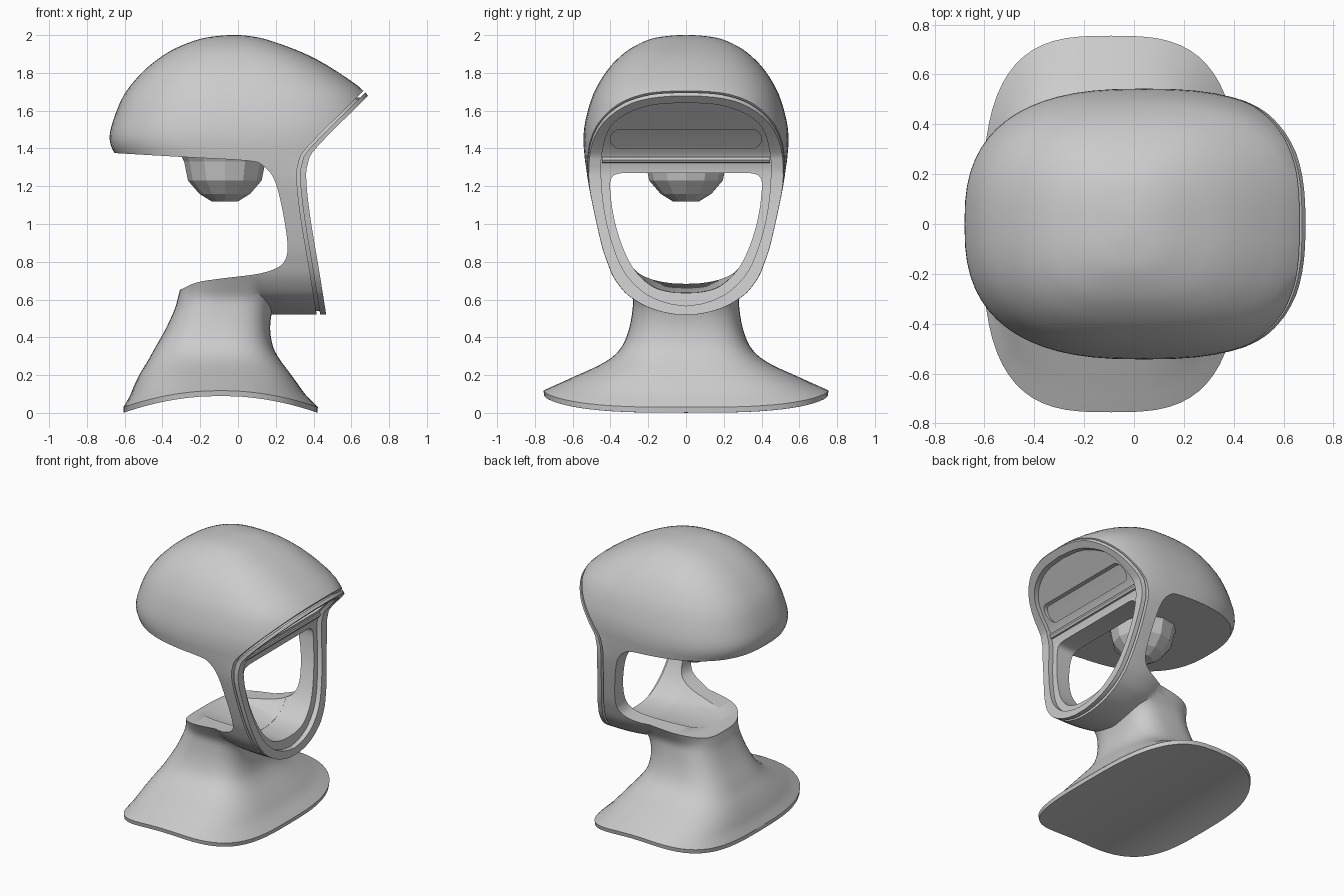
import bpy, bmesh, math
from mathutils import Vector

if "Cube" in bpy.data.objects:
    bpy.data.objects.remove(bpy.data.objects["Cube"], do_unlink=True)

mat = bpy.data.materials.new("light_grey")
mat.use_nodes = True
colour = (0.6, 0.6, 0.6, 1)
mat.diffuse_color = colour
mat.node_tree.nodes["Principled BSDF"].inputs["Base Color"].default_value = colour


def spline(pts, steps=4):
    """Smooth curve through a list of equal-length tuples."""
    p = [Vector(q) for q in pts]
    p = [2 * p[0] - p[1]] + p + [2 * p[-1] - p[-2]]
    out = []
    for a, b, c, d in zip(p, p[1:], p[2:], p[3:]):
        for i in range(steps):
            t = i / steps
            out.append(b + (c - a) * t / 2 + (2 * a - 5 * b + 4 * c - d) * t * t / 2
                       + (3 * b - a - 3 * c + d) * t ** 3 / 2)
    return out + [p[-2]]


def make(name, bm):
    bmesh.ops.recalc_face_normals(bm, faces=bm.faces)
    me = bpy.data.meshes.new(name)
    bm.to_mesh(me)
    bm.free()
    me.materials.append(mat)
    ob = bpy.data.objects.new(name, me)
    bpy.context.collection.objects.link(ob)
    return ob


def loft(name, rows, power, sides=64, arch=lambda row, x: 0):
    """Stack of rounded sections: z, back x, front x, half width."""
    bm = bmesh.new()
    rings = []
    for r in rows:
        z, x0, x1, w = r[:4]
        ring = []
        for k in range(sides):
            c, s = math.cos(math.tau * k / sides), math.sin(math.tau * k / sides)
            x = (x0 + x1) / 2 + (x1 - x0) / 2 * math.copysign(abs(c) ** (2 / power), c)
            y = w * math.copysign(abs(s) ** (2 / power), s) if k % (sides // 2) else 0
            ring.append(bm.verts.new((x, y, z + arch(r, x))))
        rings.append(ring)
    for a, b in zip(rings, rings[1:]):
        for k in range(sides):
            j = (k + 1) % sides
            bm.faces.new((a[k], a[j], b[j], b[k]))
    # caps are strips running across the width
    for ring in (rings[0], rings[-1]):
        for k in range(sides // 2):
            quad = [ring[k], ring[k + 1], ring[-k - 1], ring[-k]]
            bm.faces.new(list(dict.fromkeys(quad)))
    return make(name, bm)


def prism(name, pts, axis, lo, hi, lift=0):
    """Extrude an outline along x (points y, z) or y (points x, z), raising the low end by lift."""
    bm = bmesh.new()
    place = (lambda p, t, z: (t, p[0], z)) if axis == "x" else (lambda p, t, z: (p[0], t, z))
    a, b = [[bm.verts.new(place(p, t, p[1] + up)) for p in pts] for t, up in ((lo, lift), (hi, 0))]
    for k in range(len(pts)):
        j = (k + 1) % len(pts)
        bm.faces.new((a[k], a[j], b[j], b[k]))
    bm.faces.new(a)
    bm.faces.new(b)
    return make(name, bm)


def combine(ob, other, operation):
    mod = ob.modifiers.new(operation.lower(), "BOOLEAN")
    mod.operation, mod.object, mod.solver = operation, other, "EXACT"
    bpy.context.view_layer.update()
    me = bpy.data.meshes.new_from_object(ob.evaluated_get(bpy.context.evaluated_depsgraph_get()))
    ob.modifiers.clear()
    ob.data = me
    bpy.data.objects.remove(other, do_unlink=True)


def mirrored(half):
    return half + [Vector((-p[0], p[1])) for p in reversed(half[1:-1])]


# Dome and jaw as one tall egg
egg_rows = [(.52, .17, .6, .05), (.535, .11, .66, .13), (.565, .05, .72, .215),
            (.61, -.02, .77, .29), (.65, -.07, .8, .335),
            (.72, -.12, .83, .385), (.8, -.15, .85, .418), (.9, -.15, .85, .45),
            (1.15, -.25, .85, .505), (1.3, -.58, .8, .53), (1.37, -.65, .77, .538),
            (1.45, -.68, .76, .543), (1.55, -.66, .745, .532), (1.69, -.6, .68, .49),
            (1.81, -.5, .52, .42), (1.89, -.4, .38, .345), (1.94, -.31, .26, .275),
            (1.98, -.2, .14, .185), (1.995, -.11, .06, .1), (2, -.05, .01, .04)]
body = loft("head_stand", spline(egg_rows, 3), 2.6)

# Neck flaring into an arched base
base_rows = [(.03, -.607, .423, .755), (.075, -.575, .36, .67), (.13, -.55, .315, .58),
             (.2, -.515, .265, .475), (.27, -.475, .22, .395), (.35, -.435, .185, .338),
             (.45, -.38, .17, .3), (.55, -.335, .185, .283), (.61, -.318, .225, .283),
             (.67, -.305, .28, .31), (.78, -.3, .34, .37)]
rim = [Vector((0, -.605, .42, .75))]


def base_arch(row, x):
    t = min(1, row[0] / .4)
    return .09 * (1 - t * t * (3 - 2 * t)) * (1 - ((x + .092) / .515) ** 2)


neck = loft("neck", rim + spline(base_rows, 3), 3.1, arch=base_arch)
combine(body, neck, "UNION")

# Open space between dome and shoulder shelf
gap = spline([(-.66, 1.376), (-.3, 1.355), (.05, 1.335), (.13, 1.31), (.19, 1.24), (.23, 1.1),
              (.262, .9), (.25, .81), (.2, .765), (.1, .735), (-.1, .71), (-.22, .69),
              (-.31, .65)])
combine(body, prism("gap", [(-1, 1.38)] + gap + [(-1, .65)], "y", -1, 1), "DIFFERENCE")

# Face front line: sloped brow, then a nearly upright face
front = spline([(.9, 1.89), (.68, 1.67), (.42, 1.41), (.37, 1.32), (.362, 1.22), (.385, 1.02),
                (.43, .75), (.47, .5), (.5, .3)])


def ahead(shift, depth=None):
    """Solid in front of the face line, or a thin layer of it."""
    line = [(p[0] + shift, p[1]) for p in front]
    if depth:
        back = [(p[0] + depth, p[1]) for p in line]
        return prism("layer", line + back[::-1], "y", -1.05, 1.05)
    return prism("ahead", line + [(1.5, .3), (1.5, 1.89)], "y", -1.05, 1.05)


combine(body, ahead(0), "DIFFERENCE")

face_half = spline([(0, 1.69), (.2, 1.675), (.36, 1.62), (.45, 1.54), (.49, 1.42), (.5, 1.3),
                    (.485, 1.1), (.44, .9), (.365, .72), (.25, .6), (.12, .54), (0, .52)])
face = mirrored(face_half)


def scaled(k, kz):
    return [(p[0] * k, 1.1 + (p[1] - 1.1) * kz) for p in face]


# Seam groove around the face frame
seam = ahead(-.05, .018)
combine(seam, prism("core", scaled(.95, .965), "x", -2, 2), "DIFFERENCE")
combine(body, seam, "DIFFERENCE")

# Recessed visor inside the frame
visor = prism("visor", scaled(.9, .92), "x", 0, 1.2)
combine(visor, ahead(-.035), "INTERSECT")
combine(body, visor, "DIFFERENCE")

# Long rounded slot in the brow
slot_outline = []
for side in (1, -1):
    for i in range(9):
        a = math.pi * i / 8 - math.pi / 2
        slot_outline.append((side * (.35 + .05 * math.cos(a)), 1.45 + side * .05 * math.sin(a)))
slot = prism("slot", slot_outline, "x", 0, 1.3)
combine(slot, ahead(-.065), "INTERSECT")
combine(body, slot, "DIFFERENCE")

# Face window, and a shelf scoop that climbs towards the back
window = mirrored([Vector((0, 1.27))] + spline([(.34, 1.27), (.385, 1.255), (.402, 1.21),
                  (.39, 1.08), (.36, .95), (.31, .82), (.25, .73), (.17, .665), (.08, .64),
                  (0, .635)]))
combine(body, prism("window", window, "x", .2, 1.1), "DIFFERENCE")
combine(body, prism("scoop", window, "x", -.35, .21, .06), "DIFFERENCE")

# Cross bar under the slot
bar = [(.29, 1.32), (.348, 1.325), (.358, 1.34), (.355, 1.355), (.3, 1.36)]
cross_bar = prism("cross_bar", bar, "y", -.445, .445)

# Faceted lamp under the dome
lamp_rows = [(1.36, .23), (1.33, .215), (1.23, .195), (1.16, .135), (1.12, .07)]
lamp = loft("lamp", [(z, -.07 - r, -.07 + r, r) for z, r in lamp_rows], 2, sides=12)

for ob in (body, cross_bar):
    bpy.ops.object.select_all(action="DESELECT")
    ob.select_set(True)
    bpy.context.view_layer.objects.active = ob
    bpy.ops.object.shade_smooth_by_angle(angle=math.radians(32))
